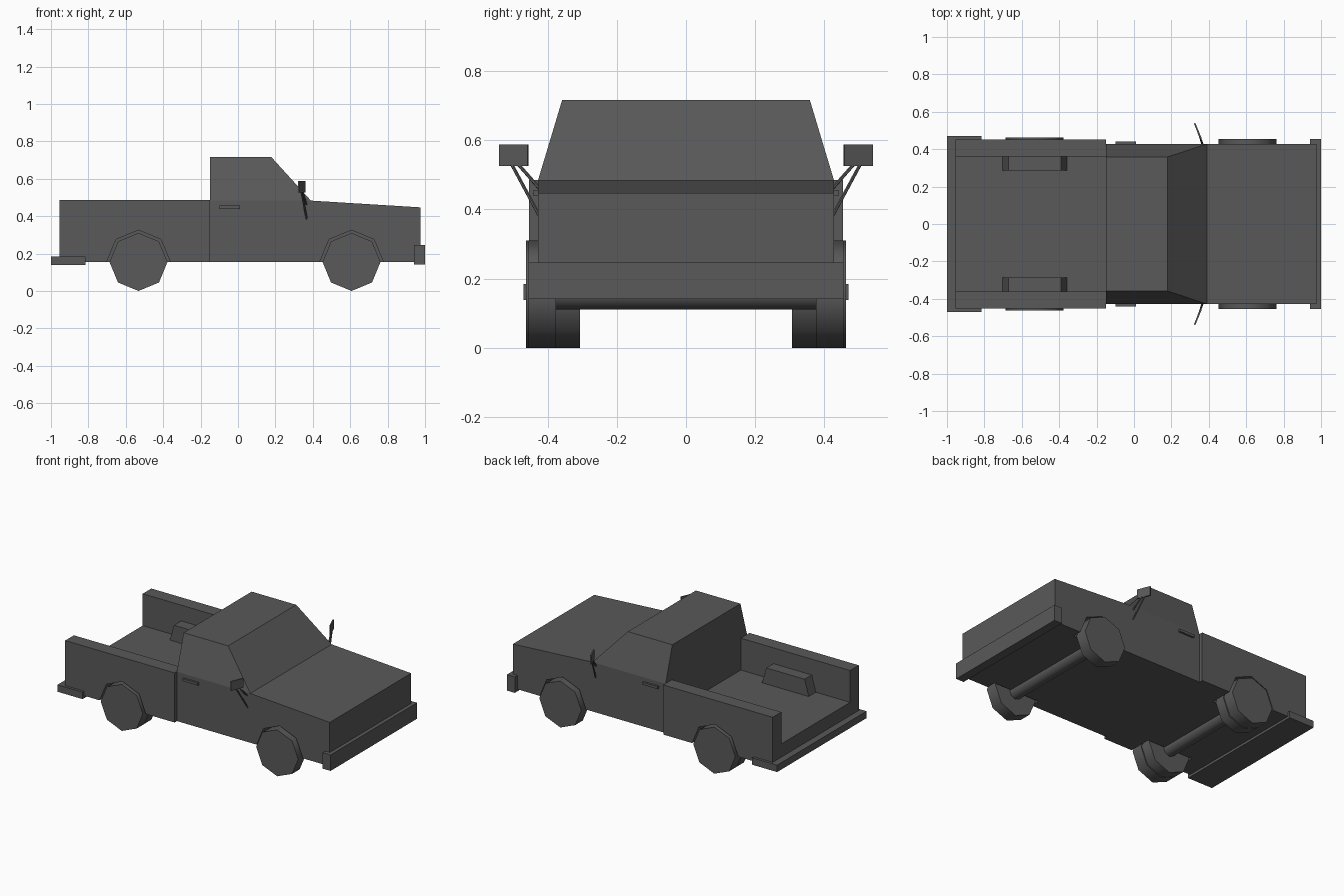
import bpy, bmesh, math
from mathutils import Vector

if "Cube" in bpy.data.objects:
    bpy.data.objects.remove(bpy.data.objects["Cube"])

# Dark grey paint shared by every part
PAINT = bpy.data.materials.new("dark_grey")
PAINT.diffuse_color = (0.1, 0.1, 0.1, 1)
PAINT.use_nodes = True
PAINT.node_tree.nodes["Principled BSDF"].inputs["Base Color"].default_value = PAINT.diffuse_color


def build(name, verts, faces):
    mesh = bpy.data.meshes.new(name)
    bm = bmesh.new()
    vs = [bm.verts.new(v) for v in verts]
    for f in faces:
        bm.faces.new([vs[i] for i in f])
    bmesh.ops.recalc_face_normals(bm, faces=bm.faces)
    bm.to_mesh(mesh)
    bm.free()
    mesh.materials.append(PAINT)
    ob = bpy.data.objects.new(name, mesh)
    bpy.context.collection.objects.link(ob)
    return ob


def loft(name, a, b, cap_start=True):
    """Join two rings of equal length and cap them."""
    n = len(a)
    faces = [(i, (i + 1) % n, n + (i + 1) % n, n + i) for i in range(n)]
    faces.append(tuple(range(n, 2 * n)))
    if cap_start:
        faces.append(tuple(range(n)))
    return build(name, list(a) + list(b), faces)


def prism_y(name, pts, y0, y1):
    return loft(name, [(x, y0, z) for x, z in pts], [(x, y1, z) for x, z in pts])


def box(name, x0, x1, y0, y1, z0, z1):
    return prism_y(name, [(x0, z0), (x1, z0), (x1, z1), (x0, z1)], y0, y1)


def octagon(cx, cz, r):
    return [(cx + r * math.sin(i * math.pi / 4), cz + r * math.cos(i * math.pi / 4))
            for i in range(8)]


def smooth(ob):
    bpy.ops.object.select_all(action='DESELECT')
    ob.select_set(True)
    bpy.context.view_layer.objects.active = ob
    bpy.ops.object.shade_smooth_by_angle(angle=math.radians(50))


def boolean(ob, other, op):
    mod = ob.modifiers.new("bool", 'BOOLEAN')
    mod.operation, mod.object, mod.solver = op, other, 'EXACT'
    bpy.context.view_layer.objects.active = ob
    bpy.ops.object.modifier_apply(modifier=mod.name)
    bpy.data.objects.remove(other)


def rod(name, p, q, r):
    p, q = Vector(p), Vector(q)
    bpy.ops.mesh.primitive_cylinder_add(vertices=6, radius=r, depth=(q - p).length,
                                        location=(p + q) / 2)
    ob = bpy.context.object
    ob.name = name
    ob.rotation_euler = (q - p).to_track_quat('Z', 'Y').to_euler()
    ob.data.materials.append(PAINT)


REAR, FRONT, HUB = -0.532, 0.607, 0.155

# Lower cab and hood
body = prism_y("cab_and_hood", [(-0.15, 0.155), (0.975, 0.155), (0.975, 0.447),
                                (0.39, 0.483), (-0.15, 0.483)], -0.428, 0.428)

# Upper cab with sloping windscreen
loft("upper_cab",
     [(-0.15, -0.428, 0.483), (0.39, -0.428, 0.483), (0.39, 0.428, 0.483), (-0.15, 0.428, 0.483)],
     [(-0.15, -0.358, 0.716), (0.178, -0.358, 0.716), (0.178, 0.358, 0.716), (-0.15, 0.358, 0.716)],
     cap_start=False)

# Open cargo bed, a U section run along x
u = [(-0.453, 0.155), (0.453, 0.155), (0.453, 0.485), (0.362, 0.485),
     (0.362, 0.273), (-0.362, 0.273), (-0.362, 0.485), (-0.453, 0.485)]
bed = loft("cargo_bed", [(-0.955, y, z) for y, z in u], [(-0.15, y, z) for y, z in u])

for s in (-1, 1):
    # Wheel tubs inside the bed, then wheel wells
    tub = prism_y("tub", [(-0.708, 0.255), (-0.354, 0.255), (-0.39, 0.38), (-0.672, 0.38)],
                  s * 0.287, s * 0.41)
    boolean(bed, tub, 'UNION')
    boolean(bed, prism_y("well", octagon(REAR, HUB, 0.17), s * 0.3, s * 0.6), 'DIFFERENCE')
    boolean(body, prism_y("well", octagon(FRONT, HUB, 0.17), s * 0.365, s * 0.6), 'DIFFERENCE')

    # Single front wheels, paired rear wheels
    for name, x, y0, y1 in (("front_wheel", FRONT, 0.375, 0.455),
                            ("rear_inner_wheel", REAR, 0.307, 0.378),
                            ("rear_outer_wheel", REAR, 0.384, 0.462)):
        smooth(prism_y(name, octagon(x, HUB, HUB), s * y0, s * y1))

    # Door handle
    box("door_handle", -0.10, 0.012, s * 0.42, s * 0.441, 0.439, 0.456)

    # Wing mirror and its two struts
    quad = [(0.320, 0.537), (0.328, 0.54), (0.362, 0.458), (0.354, 0.455)]
    loft("wing_mirror", [(x, s * y, 0.526) for x, y in quad],
         [(x, s * y, 0.588) for x, y in quad])
    rod("mirror_strut", (0.37, s * 0.42, 0.375), (0.338, s * 0.505, 0.533), 0.005)
    rod("mirror_strut", (0.366, s * 0.42, 0.457), (0.346, s * 0.487, 0.533), 0.005)

# Axles
for name, x in (("front_axle", FRONT), ("rear_axle", REAR)):
    smooth(prism_y(name, octagon(x, HUB, 0.044), -0.376, 0.376))

# Bumpers
box("front_bumper", 0.942, 1.0, -0.455, 0.455, 0.141, 0.247)
box("rear_bumper", -1.0, -0.815, -0.47, 0.47, 0.139, 0.185)
